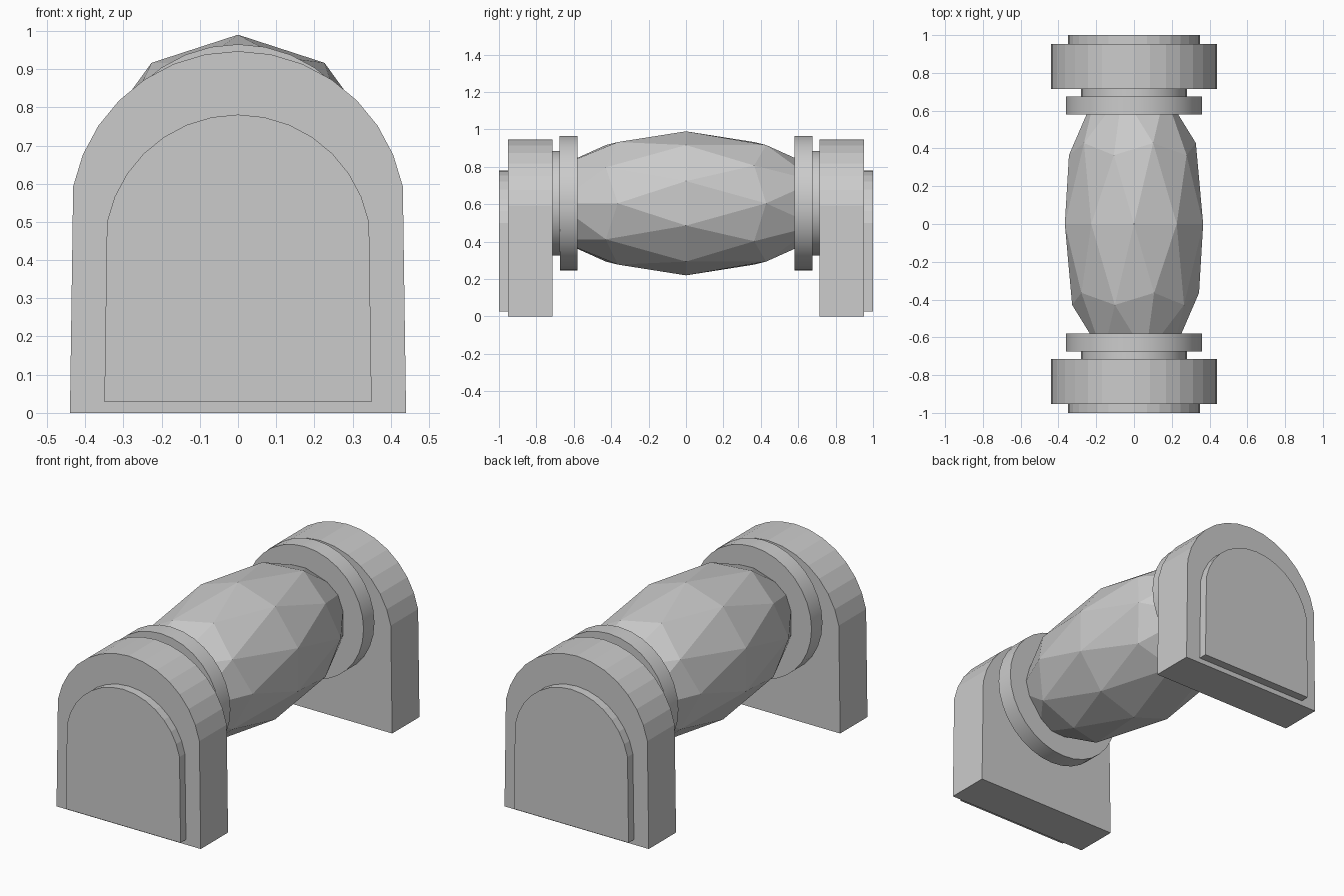
import bpy, bmesh, math

if "Cube" in bpy.data.objects:
    bpy.data.objects.remove(bpy.data.objects["Cube"])

CZ = 0.605  # height of the roller axis


def add_object(name, bm):
    bmesh.ops.recalc_face_normals(bm, faces=bm.faces)
    mesh = bpy.data.meshes.new(name)
    bm.to_mesh(mesh)
    bm.free()
    obj = bpy.data.objects.new(name, mesh)
    bpy.context.collection.objects.link(obj)
    return obj


def arch(name, y0, y1, scale=1.0, lift=0.0):
    """Round-topped slab between two y planes."""
    r, cz, step = 0.44, 0.507, math.pi / 16
    pts = [(r, 0)]
    pts += [(r * math.cos(i * step), cz + r * math.sin(i * step)) for i in range(1, 16)]
    pts += [(-r, 0)]
    bm = bmesh.new()
    face = bm.faces.new([bm.verts.new((x * scale, y0, z * scale + lift)) for x, z in pts])
    ext = bmesh.ops.extrude_face_region(bm, geom=[face])
    verts = [v for v in ext["geom"] if isinstance(v, bmesh.types.BMVert)]
    bmesh.ops.translate(bm, verts=verts, vec=(0, y1 - y0, 0))
    return add_object(name, bm)


def disc(name, radius, y0, y1):
    """Smooth round collar along the y axis."""
    bpy.ops.mesh.primitive_cylinder_add(
        vertices=32, radius=radius, depth=abs(y1 - y0),
        location=(0, (y0 + y1) / 2, CZ), rotation=(math.pi / 2, 0, 0))
    obj = bpy.context.object
    obj.name = name
    bpy.ops.object.shade_smooth_by_angle(angle=math.radians(30))
    return obj


# Faceted central body: icosphere with its poles along y
bpy.ops.mesh.primitive_ico_sphere_add(
    subdivisions=2, radius=1, location=(0, 0, CZ), rotation=(math.pi / 2, 0, 0))
body = bpy.context.object
body.name = "faceted_body"
body.scale = (0.385, 0.385, 0.815)

# Matching end supports, front and back
for side, s in (("front", -1), ("back", 1)):
    disc(f"{side}_collar", 0.36, s * 0.58, s * 0.675)
    disc(f"{side}_neck", 0.28, s * 0.60, s * 0.75)
    arch(f"{side}_support", s * 0.715, s * 0.953)
    arch(f"{side}_end_plate", s * 0.94, s * 1.0, scale=0.795, lift=0.028)
